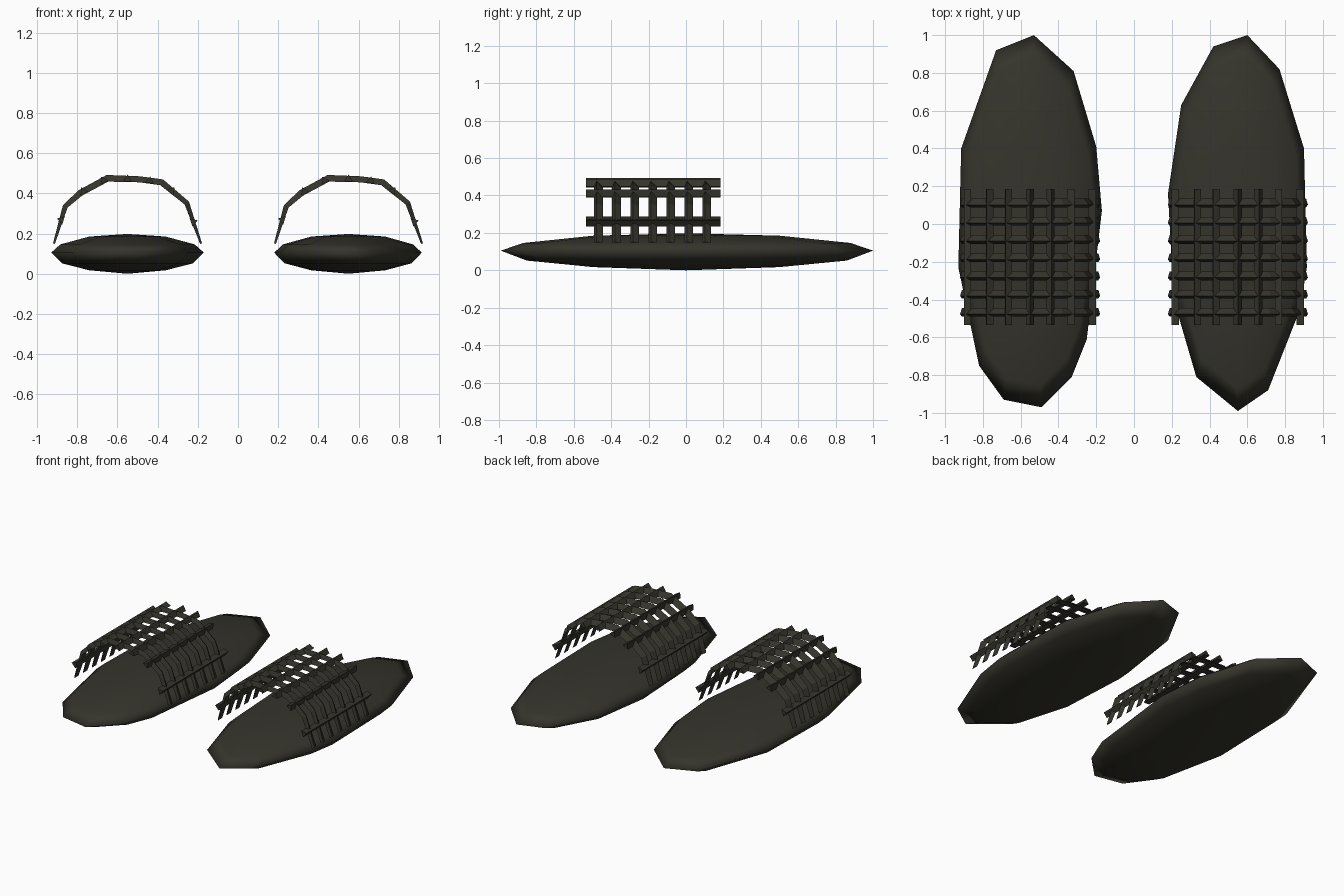
import bpy, bmesh, math
from mathutils import Vector

if "Cube" in bpy.data.objects:
    bpy.data.objects.remove(bpy.data.objects["Cube"])

olive = bpy.data.materials.new("dark olive")
olive.diffuse_color = (0.035, 0.034, 0.025, 1)
olive.use_nodes = True
olive.node_tree.nodes["Principled BSDF"].inputs["Base Color"].default_value = olive.diffuse_color


def finish(bm, name, smooth):
    bmesh.ops.recalc_face_normals(bm, faces=bm.faces)
    for f in bm.faces:
        f.smooth = smooth
    me = bpy.data.meshes.new(name)
    bm.to_mesh(me)
    bm.free()
    ob = bpy.data.objects.new(name, me)
    me.materials.append(olive)
    bpy.context.collection.objects.link(ob)
    return ob


def loft(bm, rings):
    # skin a list of closed rings and cap both ends
    vs = [[bm.verts.new(p) for p in r] for r in rings]
    n = len(vs[0])
    for a, b in zip(vs, vs[1:]):
        for i in range(n):
            j = (i + 1) % n
            bm.faces.new((a[i], a[j], b[j], b[i]))
    return vs


def sole(name, outline):
    # squashed low-poly lens: outline shrunk along an ellipse profile
    cx = sum(p[0] for p in outline) / len(outline)
    cx = 0.55 if cx > 0 else -0.55
    bm = bmesh.new()
    rings = []
    for s, z in ((0.5, 0.017), (0.86, 0.052), (1, 0.105), (0.88, 0.146), (0.5, 0.185)):
        rings.append([(cx + (x - cx) * s, y * s, z) for x, y in outline])
    vs = loft(bm, rings)
    for ring, z in ((vs[0], 0.0), (vs[-1], 0.198)):
        c = bm.verts.new((cx, 0, z))
        for i in range(len(ring)):
            bm.faces.new((ring[i], ring[(i + 1) % len(ring)], c))
    finish(bm, name, True)


# Soles
sole("left_sole", [(-.53, 1), (-.73, .92), (-.915, .4), (-.93, -.23), (-.82, -.75), (-.69, -.93),
                   (-.49, -.97), (-.33, -.81), (-.25, -.61), (-.17, .07), (-.20, .41), (-.32, .81)])
sole("right_sole", [(.6, 1), (.77, .82), (.9, .4), (.915, -.23), (.88, -.45), (.71, -.88),
                    (.55, -.99), (.33, -.81), (.21, -.4), (.18, .16), (.25, .63), (.42, .94)])

# Arch of the woven strap: local x, z, thickness
ARCH = [(-.366, .15, .010), (-.31, .335, .026), (-.235, .402, .032), (-.10, .475, .034),
        (.06, .470, .030), (.17, .455, .032), (.295, .352, .026), (.366, .15, .010)]


def arch_at(x):
    for (x0, z0, _), (x1, z1, _) in zip(ARCH, ARCH[1:]):
        if x0 <= x <= x1:
            t = (x - x0) / (x1 - x0)
            n = Vector((z0 - z1, 0, x1 - x0)).normalized()
            return Vector((x, 0, z0 + t * (z1 - z0))), n


def hoops(name, cx):
    # three-sided bands running over the foot
    bm = bmesh.new()
    for k in range(7):
        y = -0.468 + k * 0.0965
        rings = []
        for i, (x, z, t) in enumerate(ARCH):
            a, b = ARCH[max(i - 1, 0)], ARCH[min(i + 1, len(ARCH) - 1)]
            n = Vector((a[1] - b[1], 0, b[0] - a[0])).normalized()
            c = Vector((cx + x, y, z))
            side = Vector((0, 0.023, 0))
            rings.append([c - n * t / 2 + side, c - n * t / 2 - side, c + n * t / 2 - side * 0.4])
        vs = loft(bm, rings)
        bm.faces.new(vs[0])
        bm.faces.new(vs[-1])
    finish(bm, name, False)


def strips(name, cx):
    # three-sided bands running lengthwise
    bm = bmesh.new()
    for x in (-.33, -.22, -.12, 0, .11, .22, .328):
        p, n = arch_at(x)
        p.x += cx
        u = Vector((n.z, 0, -n.x))
        tri = [p - n * 0.012 + u * 0.022, p - n * 0.012 - u * 0.022, p + n * 0.022]
        vs = loft(bm, [[q + Vector((0, y, 0)) for q in tri] for y in (-0.535, 0.185)])
        bm.faces.new(vs[0])
        bm.faces.new(vs[-1])
    finish(bm, name, False)


# Woven straps
for side, cx in (("left", -0.55), ("right", 0.55)):
    hoops(side + "_strap_hoops", cx)
    strips(side + "_strap_strips", cx)
